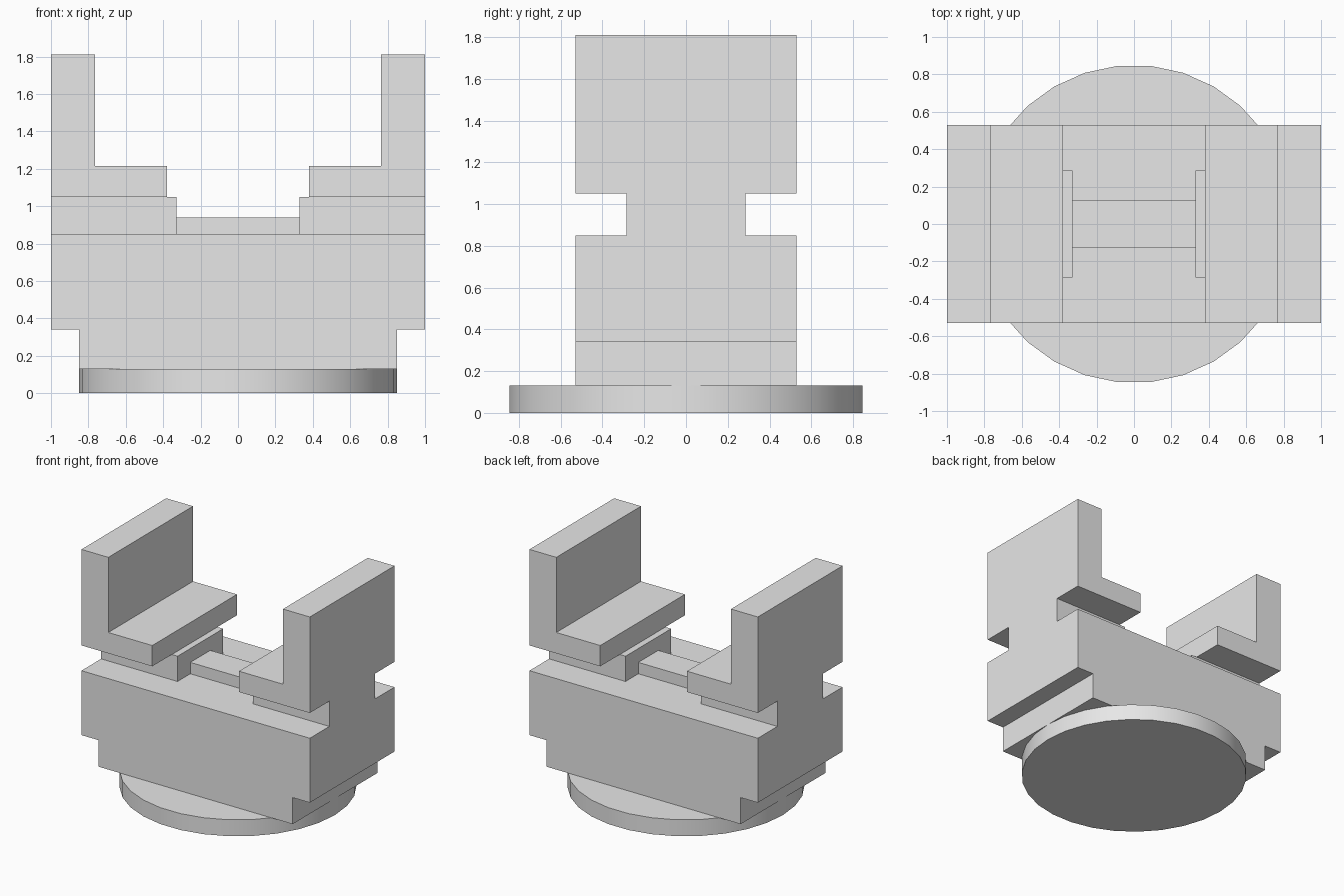
import bpy
import bmesh
from mathutils import Matrix

cube = bpy.data.objects.get("Cube")
if cube:
    bpy.data.objects.remove(cube, do_unlink=True)

GREY = 0.8
steel = bpy.data.materials.new("plain grey")
steel.use_nodes = True
steel.diffuse_color = (GREY, GREY, GREY, 1)
steel.node_tree.nodes["Principled BSDF"].inputs["Base Color"].default_value = (GREY, GREY, GREY, 1)


def finish(name, bm):
    bmesh.ops.recalc_face_normals(bm, faces=bm.faces)
    mesh = bpy.data.meshes.new(name)
    bm.to_mesh(mesh)
    bm.free()
    mesh.materials.append(steel)
    obj = bpy.data.objects.new(name, mesh)
    bpy.context.collection.objects.link(obj)
    return obj


def extrude_profile(name, profile, half_depth, side=1):
    """Extrude an x-z outline along y; side=-1 mirrors it in x."""
    bm = bmesh.new()
    face = bm.faces.new([bm.verts.new((side * x, -half_depth, z)) for x, z in profile])
    result = bmesh.ops.extrude_face_region(bm, geom=[face])
    verts = [v for v in result["geom"] if isinstance(v, bmesh.types.BMVert)]
    bmesh.ops.translate(bm, verts=verts, vec=(0, 2 * half_depth, 0))
    return finish(name, bm)


def block(name, x0, x1, z0, z1, half_depth, side=1):
    return extrude_profile(name, [(x0, z0), (x1, z0), (x1, z1), (x0, z1)], half_depth, side)


# Shared heights and depths
DISC_TOP, STEP, BODY_TOP, JAW_BASE = 0.13, 0.34, 0.85, 1.05
WIDE, NARROW = 0.53, 0.285

# Round turntable with a corner on the x axis
bm = bmesh.new()
bmesh.ops.create_cone(bm, cap_ends=True, segments=30, radius1=0.85, radius2=0.85, depth=DISC_TOP,
                      matrix=Matrix.Translation((0, 0, DISC_TOP / 2)) @ Matrix.Rotation(1.5707963, 4, 'Z'))
disc = finish("turntable", bm)
bpy.ops.object.select_all(action='DESELECT')
disc.select_set(True)
bpy.context.view_layer.objects.active = disc
bpy.ops.object.shade_smooth_by_angle(angle=0.6)

# Stepped body
extrude_profile("body", [(-0.85, DISC_TOP), (0.85, DISC_TOP), (0.85, STEP), (1, STEP),
                         (1, BODY_TOP), (-1, BODY_TOP), (-1, STEP), (-0.85, STEP)], WIDE)

# Guide rail between the jaws
block("guide_rail", -0.33, 0.33, BODY_TOP, 0.94, 0.125)

# Mirrored jaws, each an L-shaped plate on a narrow neck
for label, side in (("left", 1), ("right", -1)):
    block(label + "_neck", 0.33, 1, BODY_TOP, JAW_BASE, NARROW, side)
    extrude_profile(label + "_jaw", [(0.38, JAW_BASE), (1, JAW_BASE), (1, 1.81), (0.765, 1.81),
                                     (0.765, 1.215), (0.38, 1.215)], WIDE, side)
